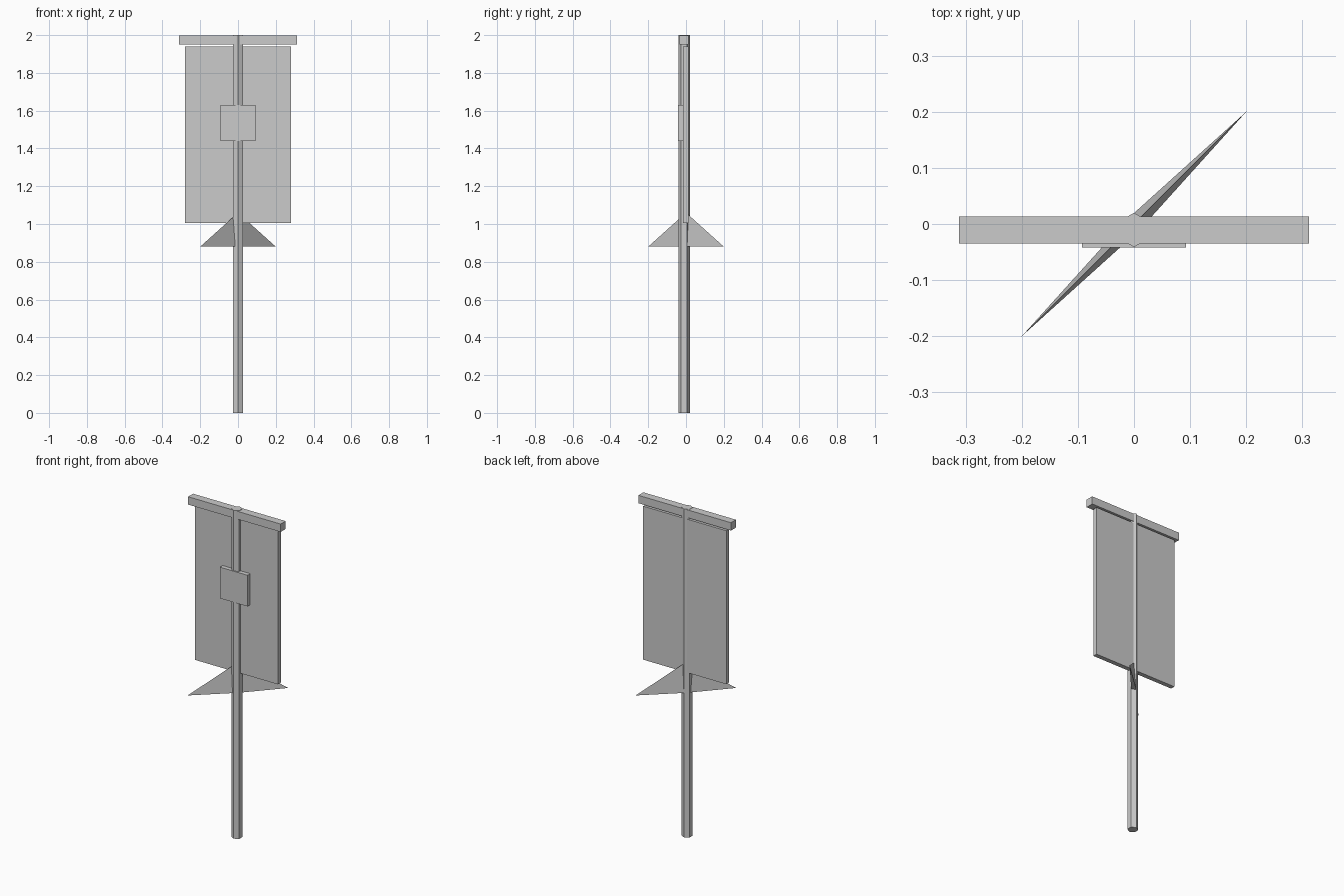
import bpy, math
from mathutils import Matrix

if "Cube" in bpy.data.objects:
    bpy.data.objects.remove(bpy.data.objects["Cube"])


def box(name, x, y0, y1, z0, z1):
    """Box spanning -x..x, y0..y1, z0..z1."""
    bpy.ops.mesh.primitive_cube_add(size=1)
    ob = bpy.context.object
    ob.name = name
    ob.data.transform(Matrix.Translation((0, (y0 + y1) / 2, (z0 + z1) / 2))
                      @ Matrix.Diagonal((2 * x, y1 - y0, z1 - z0, 1)))
    return ob


# Hexagonal pole, with corners pointing front and back
bpy.ops.mesh.primitive_cylinder_add(vertices=6, radius=0.0305, depth=2.0,
                                    location=(0, -0.0105, 1.0))
bpy.context.object.name = "pole"

# Crossbar at the top, hanging cloth and front emblem plate
box("crossbar", 0.312, -0.035, 0.013, 1.95, 1.998)
box("banner_cloth", 0.28, -0.015, 0.012, 1.005, 1.94)
box("front_plate", 0.093, -0.0415, -0.015, 1.44, 1.63)

# Thin diagonal fin: flattened four-sided pyramid with a rhombus base
bpy.ops.mesh.primitive_cone_add(vertices=4, radius1=1, radius2=0, depth=1)
fin = bpy.context.object
fin.name = "diagonal_fin"
fin.data.transform(Matrix.Translation((0, 0, 0.88))
                   @ Matrix.Rotation(math.radians(45), 4, 'Z')
                   @ Matrix.Diagonal((0.283, 0.0145, 0.18, 1))
                   @ Matrix.Translation((0, 0, 0.5)))
